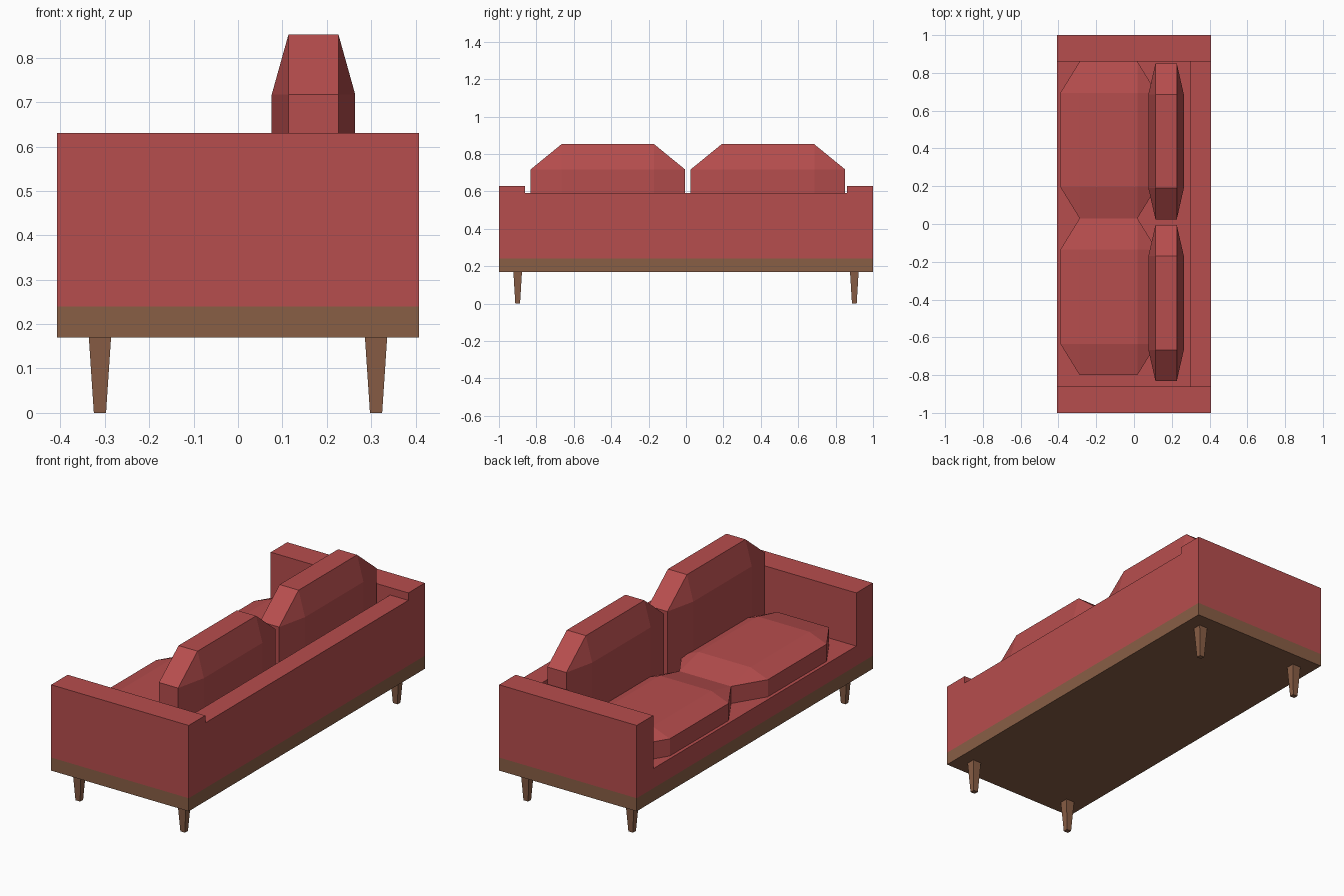
import bpy, bmesh
from mathutils import Vector

if "Cube" in bpy.data.objects:
    bpy.data.objects.remove(bpy.data.objects["Cube"])


def material(name, rgb):
    m = bpy.data.materials.new(name)
    m.diffuse_color = (*rgb, 1)
    m.use_nodes = True
    m.node_tree.nodes["Principled BSDF"].inputs["Base Color"].default_value = m.diffuse_color
    return m


red = material("red fabric", (0.47, 0.075, 0.075))
wood = material("brown wood", (0.25, 0.112, 0.060))


def finish(name, bm, mat):
    bmesh.ops.recalc_face_normals(bm, faces=bm.faces)
    me = bpy.data.meshes.new(name)
    bm.to_mesh(me)
    bm.free()
    me.materials.append(mat)
    ob = bpy.data.objects.new(name, me)
    bpy.context.collection.objects.link(ob)
    return ob


def box(name, lo, hi, mat, taper=1.0):
    """Box between two corners; taper narrows its bottom end."""
    lo, hi = Vector(lo), Vector(hi)
    c, s = (lo + hi) / 2, hi - lo
    bm = bmesh.new()
    bmesh.ops.create_cube(bm, size=1)
    for v in bm.verts:
        k = taper if v.co.z < 0 else 1.0
        v.co = c + Vector((v.co.x * s.x * k, v.co.y * s.y * k, v.co.z * s.z))
    return finish(name, bm, mat)


def cushion(name, centre, half, inner=0.6):
    """Box with every edge widely chamfered, as the hull of its six face panels."""
    bm = bmesh.new()
    for axis in range(3):
        for i in (-1, 1):
            for j in (-1, 1):
                for k in (-1, 1):
                    p = Vector((i * half[0], j * half[1], k * half[2])) * inner
                    p[axis] /= inner
                    bm.verts.new(p + Vector(centre))
    bmesh.ops.convex_hull(bm, input=bm.verts)
    bmesh.ops.dissolve_limit(bm, angle_limit=0.02, verts=bm.verts, edges=bm.edges)
    return finish(name, bm, red)


# wooden plinth and upholstered frame (the sofa faces -x)
box("plinth", (-0.408, -1, 0.17), (0.408, 1, 0.24), wood)
box("seat_platform", (-0.408, -0.86, 0.24), (0.30, 0.86, 0.345), red)
box("back_rest", (0.30, -0.86, 0.24), (0.408, 0.86, 0.59), red)
for side, y0, y1 in (("left", 0.86, 1), ("right", -1, -0.86)):
    box(side + "_arm", (-0.408, y0, 0.24), (0.408, y1, 0.63), red)

# cushions
for side, seat_y, back_y in (("left", 0.445, 0.438), ("right", -0.385, -0.418)):
    cushion(side + "_seat_cushion", (-0.135, seat_y, 0.378), (0.255, 0.415, 0.098))
    cushion(side + "_back_cushion", (0.17, back_y, 0.515), (0.094, 0.413, 0.337))

# tapered legs
for sx in (-1, 1):
    for sy in (-1, 1):
        x, y = sx * 0.311, sy * 0.9
        box("leg", (x - 0.025, y - 0.023, 0), (x + 0.025, y + 0.023, 0.17), wood, 0.55)
